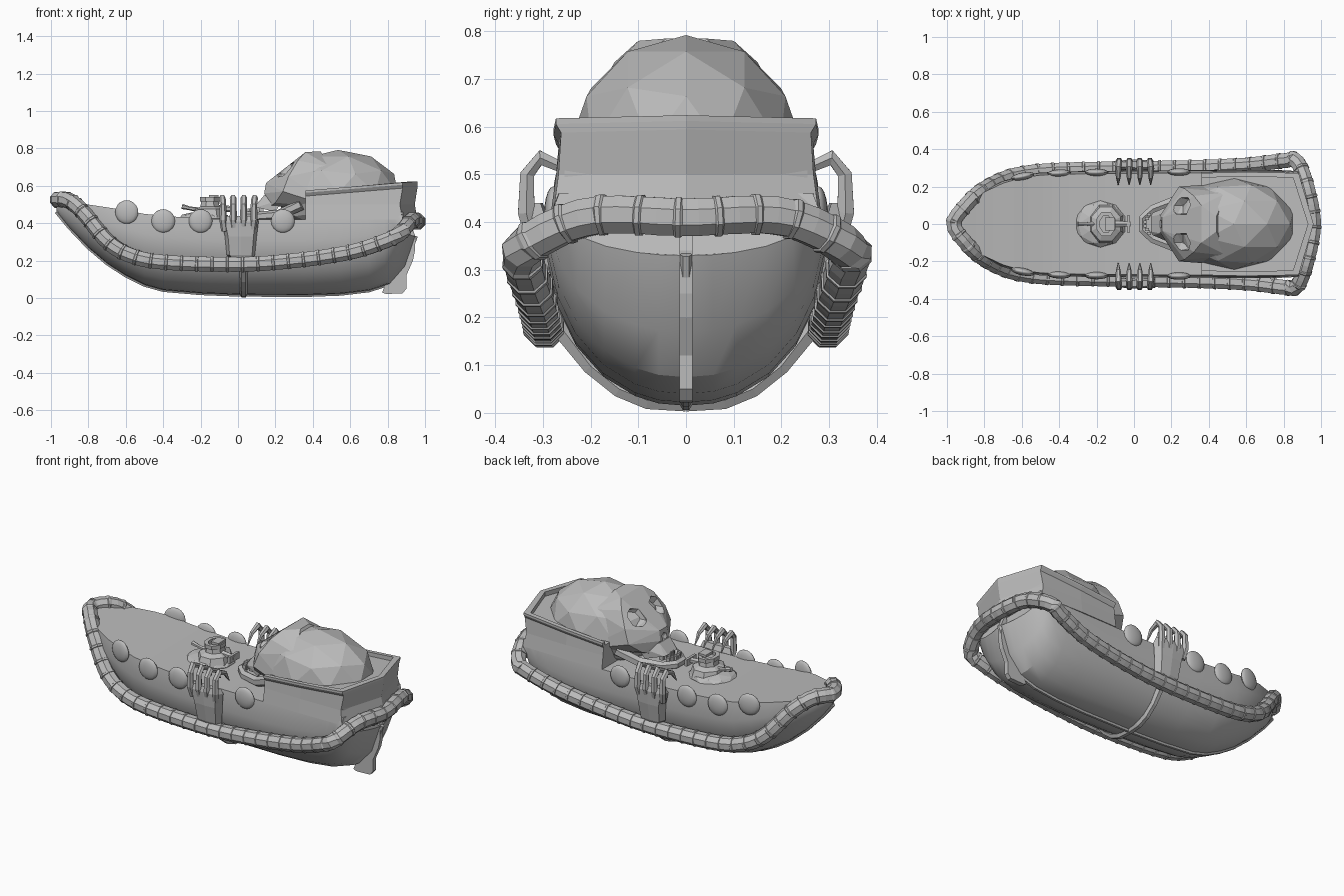
import bpy, bmesh, math
from mathutils import Vector as V, Matrix

if "Cube" in bpy.data.objects:
    bpy.data.objects.remove(bpy.data.objects["Cube"])

grey = bpy.data.materials.new("plain_grey")
grey.diffuse_color = (0.5, 0.5, 0.5, 1)
grey.use_nodes = True
grey.node_tree.nodes["Principled BSDF"].inputs["Base Color"].default_value = grey.diffuse_color


def finish(name, bm, smooth=None):
    bmesh.ops.recalc_face_normals(bm, faces=bm.faces[:])
    me = bpy.data.meshes.new(name)
    bm.to_mesh(me)
    bm.free()
    me.materials.append(grey)
    ob = bpy.data.objects.new(name, me)
    bpy.context.collection.objects.link(ob)
    if smooth:
        bpy.ops.object.select_all(action='DESELECT')
        ob.select_set(True)
        bpy.context.view_layer.objects.active = ob
        bpy.ops.object.shade_smooth_by_angle(angle=math.radians(smooth))
    return ob


def loft(name, rings, loop=False, smooth=None):
    bm = bmesh.new()
    vs = [[bm.verts.new(p) for p in r] for r in rings]
    n = len(vs[0])
    for i in range(len(vs) if loop else len(vs) - 1):
        a, b = vs[i], vs[(i + 1) % len(vs)]
        for j in range(n):
            k = (j + 1) % n
            bm.faces.new((a[j], a[k], b[k], b[j]))
    if not loop:
        bm.faces.new(vs[0])
        bm.faces.new(vs[-1])
    return finish(name, bm, smooth)


def sweep(name, path, radii, n=8, ref=(0, 0, 1), loop=False, smooth=None):
    path = [V(p) for p in path]
    rings, m = [], len(path)
    for i, p in enumerate(path):
        a = path[i - 1] if i or loop else p
        b = path[(i + 1) % m] if i < m - 1 or loop else p
        t = (b - a).normalized()
        s = t.cross(V(ref)).normalized()
        u = s.cross(t)
        r = radii[i]
        rings.append([p + r * (s * math.cos(q) + u * math.sin(q))
                      for q in (2 * math.pi * (k + .5) / n for k in range(n))])
    return loft(name, rings, loop, smooth)


def ball(name, loc, size, rot=0, smooth=None, ico=None):
    bm = bmesh.new()
    if ico:
        bmesh.ops.create_icosphere(bm, subdivisions=ico, radius=1)
    else:
        bmesh.ops.create_uvsphere(bm, u_segments=16, v_segments=10, radius=1)
    bm.transform(Matrix.Translation(loc) @ Matrix.Rotation(rot, 4, 'Z') @ Matrix.Diagonal((*size, 1)))
    return finish(name, bm, smooth)


def hull_of(name, half):
    # convex solid from points mirrored across y
    bm = bmesh.new()
    for x, y, z in half:
        for s in (1, -1):
            bm.verts.new((x, s * y, z))
    r = bmesh.ops.convex_hull(bm, input=bm.verts[:])
    bmesh.ops.delete(bm, geom=list({e for e in r["geom_interior"] if isinstance(e, bmesh.types.BMVert)}), context='VERTS')
    return finish(name, bm)


def box(name, loc, size):
    bm = bmesh.new()
    bmesh.ops.create_cube(bm, size=1)
    bm.transform(Matrix.Translation(loc) @ Matrix.Diagonal((*size, 1)))
    return finish(name, bm)


# Hull: station x, half width, keel height, sheer height
stations = [(-.97, .012, .46, .53), (-.9, .105, .375, .525), (-.8, .18, .27, .5), (-.7, .23, .185, .485),
            (-.6, .26, .12, .47), (-.5, .275, .07, .45), (-.4, .28, .042, .44), (-.2, .284, .025, .425),
            (0, .285, .017, .42), (.36, .288, .015, .42), (.55, .29, .022, .43), (.7, .29, .04, .45),
            (.78, .288, .075, .46), (.84, .285, .17, .46), (.88, .28, .33, .46)]
section = [(0, 0), (.2, .012), (.37, .05), (.6, .15), (.8, .31), (.93, .5), (1, .72), (.95, 1)]
rings = []
for x, w, k, t in stations:
    aft = .07 * max(0, (x - .7) / .18)
    half = [(x + aft * (1 - a), a * w, k + b * (t - k)) for a, b in section]
    rings.append([(p, -y, z) for p, y, z in half[::-1]] + half[1:])
loft("hull", rings, smooth=30)
keel = [(x + .07 * max(0, (x - .7) / .18), 0, k + .002) for x, w, k, t in stations]
sweep("keel", keel, [.013] * len(keel), 6, ref=(0, 1, 0))

# Raised stern: bulwark wall and inner deck just below its rim
rings = []
for x, y in [(.36, -.27), (.6, -.275), (.88, -.27), (.96, 0), (.88, .27), (.6, .275), (.36, .27)]:
    top = .575 + .045 * (x - .36) / .55
    d = .03 if x > .8 else 0
    rings.append([(x, y * 1.03, .42), (x - d * .5, y * .99, .5), (x, y * .97, top - .03), (x, y * 1.01, top - .012),
                  (x, y * 1.01, top), (x - d, y * .92, top), (x - d, y * .92, .42)])
loft("stern_bulwark", rings)
outline = [(.36, -.255), (.87, -.255), (.94, 0), (.87, .255), (.36, .255)]
loft("stern_deck", [[(x, y, .41) for x, y in outline], [(x, y, .555 + .075 * (x - .36)) for x, y in outline]])

# Rudder
blade = [(.77, .03), (.79, .022), (.88, .025), (.9, .05), (.9, .12), (.935, .2), (.945, .25), (.945, .34), (.92, .4), (.88, .33), (.86, .22), (.81, .12)]
loft("rudder", [[(x, y, z) for x, z in blade] for y in (-.014, .014)])

# Segmented rope fender around the whole hull
half = [(-.965, 0, .525), (-.9, .1, .52), (-.82, .175, .45), (-.7, .24, .305), (-.58, .272, .23), (-.4, .288, .192),
        (0, .297, .18), (.3, .302, .2), (.6, .315, .245), (.8, .338, .31), (.87, .335, .35), (.925, .2, .412), (.96, 0, .41)]
ctrl = [V(p) for p in half + [(x, -y, z) for x, y, z in half[-2:0:-1]]]
dense, N = [], len(ctrl)
for i in range(N):
    a, b, c, d = (ctrl[(i + k) % N] for k in (-1, 0, 1, 2))
    for j in range(24):
        t = j / 24
        dense.append(.5 * (2 * b + (c - a) * t + (2 * a - 5 * b + 4 * c - d) * t * t + (3 * b - a - 3 * c + d) * t ** 3))
cum = [0]
for i in range(len(dense)):
    cum.append(cum[-1] + (dense[(i + 1) % len(dense)] - dense[i]).length)
dense.append(dense[0])


def along(s):
    s %= cum[-1]
    i = max(k for k in range(len(cum) - 1) if cum[k] <= s)
    return dense[i].lerp(dense[i + 1], (s - cum[i]) / (cum[i + 1] - cum[i]))


SEG = 60
step = cum[-1] / SEG
path, radii = [], []
for k in range(SEG):
    for f, r in ((.1, .042), (.13, .046), (.25, .046), (.28, .042), (.7, .043)):
        path.append(along((k + f) * step))
        radii.append(r)
sweep("rope_fender", path, radii, 8, loop=True)

for s, side in ((1, "left"), (-1, "right")):
    # Round shields along the hull
    for i, (x, y, z, r) in enumerate([(-.595, .255, .46, -.2), (-.4, .272, .412, -.05), (-.2, .276, .412, 0), (.24, .278, .412, 0)]):
        ball(f"shield_{side}_{i}", (x, s * y, z), (.063, .02, .063), -s * r, smooth=40)
    # Skeletal hand gripping the rail, with an arm running to the keel
    palm = [(.03, .035, .28, .18, .02), (.015, .075, .3, .23, .022), (.015, .085, .315, .33, .025), (.01, .1, .32, .41, .025), (.01, .09, .32, .44, .015)]
    loft(f"palm_{side}", [[(x + a * w, s * (y + b * d), z) for a, b in ((-1, -1), (-.8, .8), (0, 1), (.8, .8), (1, -1), (0, -1.3))]
                          for x, w, y, z, d in palm])
    for i, x in enumerate((-.08, -.025, .03, .085)):
        pts = [(x * .9, s * .32, .36), (x, s * .335, .42), (x, s * .333, .5), (x * 1.05, s * .305, .535),
               (x * 1.05, s * .25, .51), (x * 1.05, s * .21, .45)]
        sweep(f"finger_{side}_{i}", pts, [.018, .02, .017, .018, .013, .003], 6, ref=(1, 0, 0))
    arm = [(.03, s * .295, .25), (.03, s * .255, .17), (.03, s * .2, .098), (.03, s * .14, .05), (.03, s * .08, .026), (.03, 0, .023)]
    sweep(f"arm_{side}", arm, [.03, .024, .02, .02, .021, .023], 6, ref=(1, 0, 0))

# Large skull on the stern
ball("cranium", (.535, 0, .56), (.335, .245, .232), ico=2)
face = hull_of("skull_face", [(.36, .1, .78), (.32, .15, .735), (.27, .19, .65), (.24, .2, .57), (.2, .13, .51), (.17, .08, .49),
                              (.15, .035, .615), (.14, .045, .56), (.5, .17, .7), (.52, .22, .48), (.44, .04, .785)])
cutters = [ball("socket_cutter", (.255, s * .098, .69), (.085, .056, .06), ico=1) for s in (1, -1)]
cutters.append(ball("nose_cutter", (.13, 0, .565), (.05, .026, .035), ico=1))
bpy.context.view_layer.objects.active = face
for c in cutters:
    c.hide_render = True
    m = face.modifiers.new("cut", 'BOOLEAN')
    m.operation = 'DIFFERENCE'
    m.object = c
    bpy.ops.object.modifier_apply(modifier=m.name)
    bpy.data.objects.remove(c)
hull_of("upper_jaw", [(.24, .12, .53), (.14, .05, .55), (.1, .06, .485), (.2, .1, .46), (.09, .04, .49)])
jaw = [(.34, .17, .5), (.22, .125, .445), (.1, .08, .435), (.045, .03, .44)]
sweep("lower_jaw", jaw + [(x, -y, z) for x, y, z in jaw[::-1]], [.03, .028, .025, .024] + [.024, .025, .028, .03], 6)
for i in range(6):
    y = (i - 2.5) * .02
    back = abs(y) * .5
    box(f"upper_tooth_{i}", (.1 + back, y, .475), (.025, .015, .04))
    box(f"lower_tooth_{i}", (.055 + back, y, .465), (.02, .015, .03))

# Small mechanism on the fore deck
ball("deck_mound", (-.18, 0, .425), (.14, .125, .04), ico=2)
oct8 = [(math.cos(a), math.sin(a)) for a in (math.pi * (k + .5) / 4 for k in range(8))]
loft("mechanism_body", [[(-.15 + w * c, w * 1.15 * d, z) for c, d in oct8]
                        for w, z in ((.1, .43), (.085, .475), (.055, .49), (.05, .52))])
sweep("mechanism_ring", [(-.15 + .045 * c, .06 * d, .528) for c, d in oct8], [.016] * 8, 4, loop=True)
box("mechanism_cap", (-.13, 0, .543), (.05, .07, .015))
sweep("mechanism_lever", [(-.2, 0, .47), (-.26, 0, .48), (-.3, 0, .49)], [.014, .01, .014], 6)
sweep("mechanism_shaft", [(-.1, 0, .48), (-.02, 0, .475)], [.018, .016], 6)
box("shaft_plate", (-.03, 0, .475), (.015, .09, .04))
